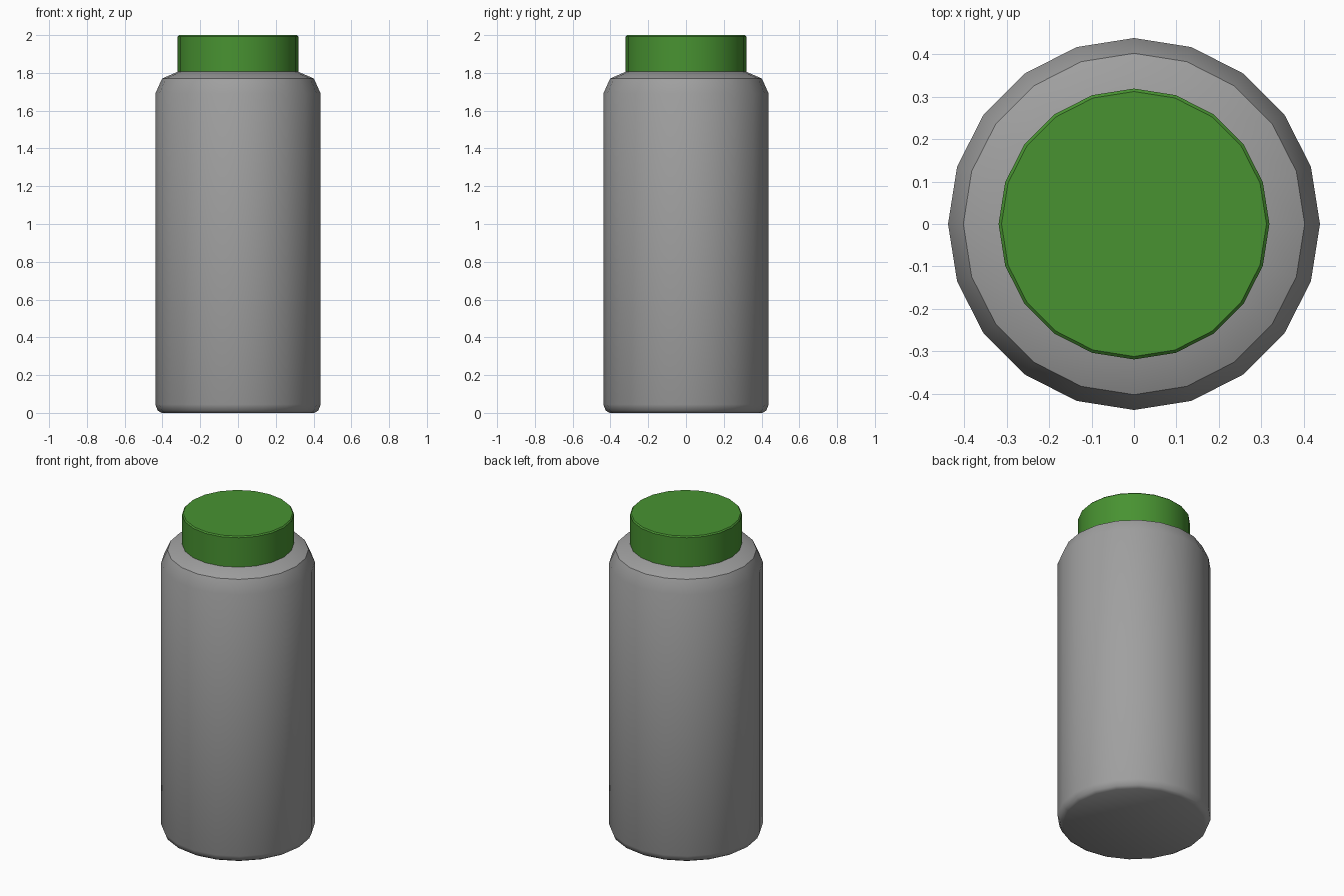
import bpy, math

if "Cube" in bpy.data.objects:
    bpy.data.objects.remove(bpy.data.objects["Cube"])

SIDES = 20

def material(name, rgb):
    m = bpy.data.materials.new(name)
    m.diffuse_color = (*rgb, 1)
    m.use_nodes = True
    m.node_tree.nodes["Principled BSDF"].inputs["Base Color"].default_value = m.diffuse_color
    return m

def lathe(name, profile, mat):
    """Spin a (radius, height) profile around z and close both ends."""
    verts, faces = [], []
    for r, z in profile:
        for i in range(SIDES):
            a = 2 * math.pi * i / SIDES
            verts.append((r * math.cos(a), r * math.sin(a), z))
    for k in range(len(profile) - 1):
        for i in range(SIDES):
            j = (i + 1) % SIDES
            faces.append((k * SIDES + i, k * SIDES + j,
                          (k + 1) * SIDES + j, (k + 1) * SIDES + i))
    faces.append(tuple(reversed(range(SIDES))))
    top = (len(profile) - 1) * SIDES
    faces.append(tuple(range(top, top + SIDES)))
    mesh = bpy.data.meshes.new(name)
    mesh.from_pydata(verts, [], faces)
    mesh.materials.append(mat)
    ob = bpy.data.objects.new(name, mesh)
    bpy.context.collection.objects.link(ob)
    bpy.ops.object.select_all(action='DESELECT')
    ob.select_set(True)
    bpy.context.view_layer.objects.active = ob
    bpy.ops.object.shade_smooth_by_angle(angle=math.radians(40))
    return ob

grey = material("bottle grey", (0.35, 0.35, 0.35))
green = material("cap green", (0.065, 0.29, 0.031))

# Bottle body with rounded base and sloping shoulder
lathe("bottle_body", [(0.405, 0), (0.425, 0.012), (0.438, 0.045), (0.438, 1.69),
                      (0.402, 1.77), (0.31, 1.81)], grey)
# Screw cap with a thin bevelled rim
lathe("cap", [(0.319, 1.808), (0.319, 1.993), (0.312, 2.0)], green)
